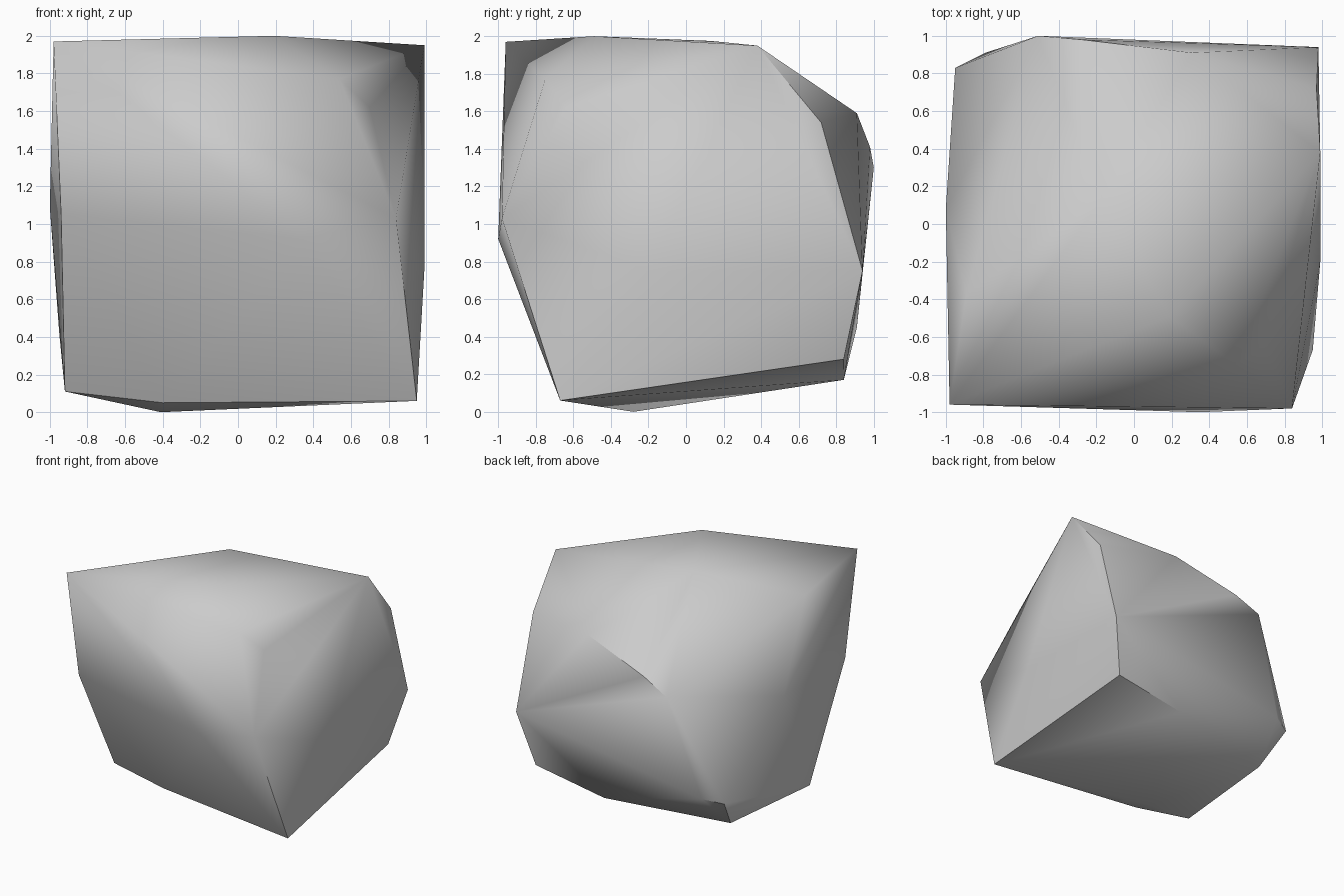
import bpy
import bmesh
import math

default = bpy.data.objects.get("Cube")
if default:
    bpy.data.objects.remove(default, do_unlink=True)


def make_material(name, colour):
    material = bpy.data.materials.new(name)
    material.use_nodes = True
    material.diffuse_color = colour
    material.node_tree.nodes["Principled BSDF"].inputs["Base Color"].default_value = colour
    return material


# Corners of the boulder, grouped by the side they shape
top_corners = [
    (-.98, -.96, 1.97), (.54, -.75, 1.77), (.7, -.64, 1.62),
    (.99, .38, 1.95), (.19, -.49, 2), (-.17, .13, 1.975), (-.89, -.37, 1.77),
]
front_corners = [(.84, -.98, 1.03), (.35, -1, .92), (-.94, -.85, 1.05)]
right_hand_corners = [(.97, .72, 1.54), (.98, .94, .75), (.99, -.2, .75)]
back_corners = [
    (.31, .91, 1.59), (-.28, .98, 1.41), (-.51, 1, 1.3),
    (-.79, .91, .45), (-.95, .83, .42),
]
far_side_corners = [(-1, .08, 1.09)]
base_corners = [
    (.95, -.67, .06), (.86, .84, .28), (.2, .84, .17), (-.85, .6, .14),
    (-.92, -.39, .11), (-.4, -.45, .05), (-.41, -.28, 0),
]


# Boulder: a faceted hull wrapped around the corners
def build_boulder(name, corners, material, crease_angle):
    bm = bmesh.new()
    for corner in corners:
        bm.verts.new(corner)
    hull = bmesh.ops.convex_hull(bm, input=bm.verts)
    leftovers = {v for v in hull["geom_interior"] + hull["geom_unused"]
                 if isinstance(v, bmesh.types.BMVert)}
    bmesh.ops.delete(bm, geom=list(leftovers), context="VERTS")
    bmesh.ops.recalc_face_normals(bm, faces=bm.faces)
    mesh = bpy.data.meshes.new(name)
    bm.to_mesh(mesh)
    bm.free()
    mesh.materials.append(material)
    boulder = bpy.data.objects.new(name, mesh)
    bpy.context.collection.objects.link(boulder)

    # Soft facets with only the strongest ridges kept crisp
    bpy.ops.object.select_all(action="DESELECT")
    boulder.select_set(True)
    bpy.context.view_layer.objects.active = boulder
    bpy.ops.object.shade_smooth_by_angle(angle=math.radians(crease_angle))
    return boulder


stone_grey = make_material("stone grey", (.6, .6, .6, 1))
all_corners = (top_corners + front_corners + right_hand_corners
               + back_corners + far_side_corners + base_corners)
build_boulder("boulder", all_corners, stone_grey, crease_angle=45)
